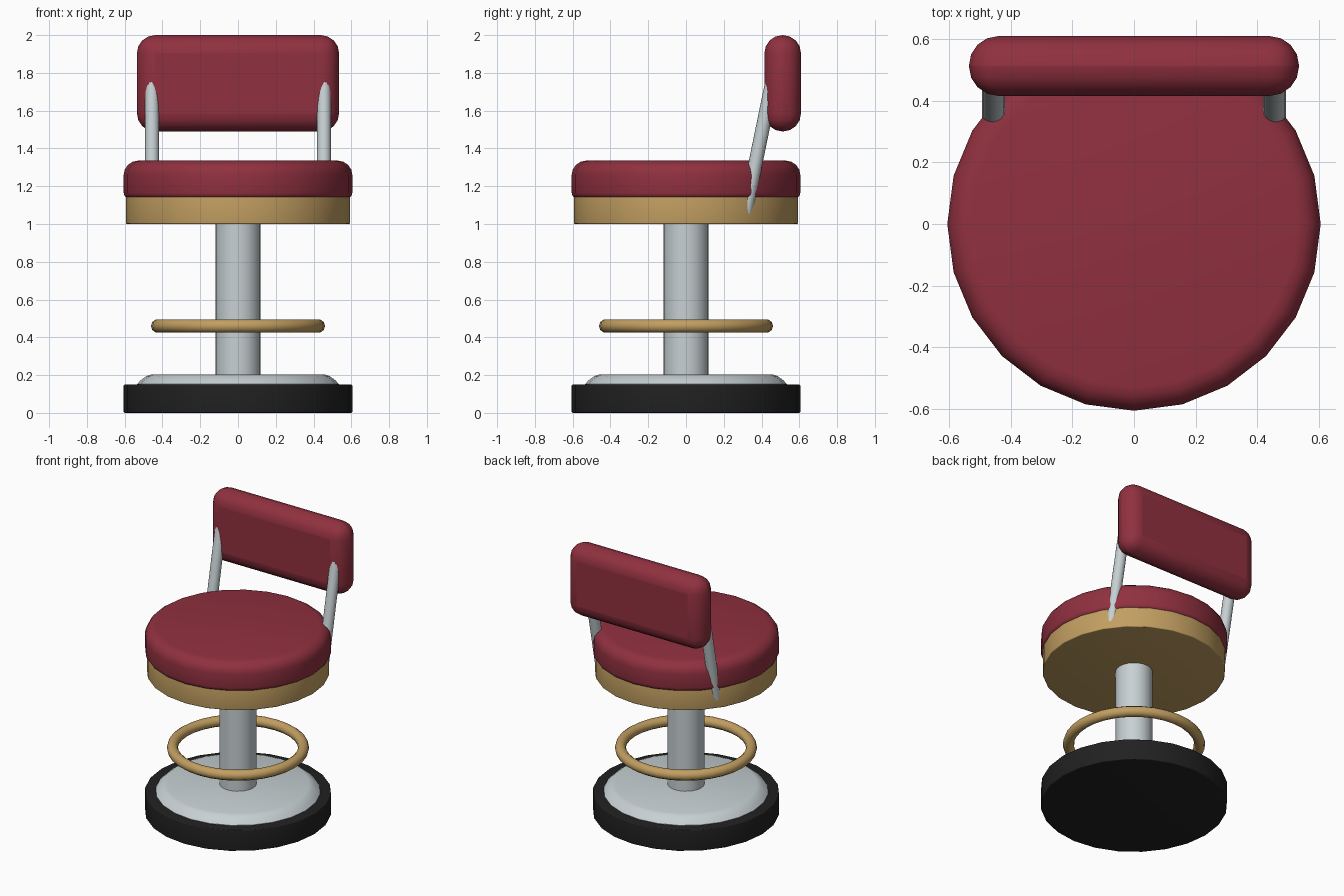
import bpy, math
from mathutils import Vector

cube = bpy.data.objects.get("Cube")
if cube:
    bpy.data.objects.remove(cube, do_unlink=True)

SIDES = 24


def material(name, rgb):
    m = bpy.data.materials.new(name)
    m.use_nodes = True
    m.diffuse_color = (*rgb, 1)
    m.node_tree.nodes["Principled BSDF"].inputs["Base Color"].default_value = (*rgb, 1)
    return m


red = material("red_leather", (0.28, 0.03, 0.05))
wood = material("tan_wood", (0.54, 0.345, 0.12))
metal = material("pale_metal", (0.57, 0.63, 0.65))
rubber = material("black_rubber", (0.015, 0.015, 0.015))


def finish(name, mat, angle=40):
    ob = bpy.context.object
    ob.name = ob.data.name = name
    ob.data.materials.clear()
    ob.data.materials.append(mat)
    bpy.ops.object.shade_smooth_by_angle(angle=math.radians(angle))
    return ob


def lathe(name, profile, mat):
    """Closed solid of revolution from (radius, z) rings, capped at both ends."""
    verts, faces = [], []
    for r, z in profile:
        for i in range(SIDES):
            a = math.tau * i / SIDES
            verts.append((r * math.cos(a), r * math.sin(a), z))
    for k in range(len(profile) - 1):
        for i in range(SIDES):
            j = (i + 1) % SIDES
            a, b = k * SIDES, (k + 1) * SIDES
            faces.append((a + i, a + j, b + j, b + i))
    faces.append(tuple(reversed(range(SIDES))))
    faces.append(tuple(range(len(verts) - SIDES, len(verts))))
    me = bpy.data.meshes.new(name)
    me.from_pydata(verts, [], faces)
    ob = bpy.data.objects.new(name, me)
    bpy.context.collection.objects.link(ob)
    bpy.ops.object.select_all(action='DESELECT')
    ob.select_set(True)
    bpy.context.view_layer.objects.active = ob
    return finish(name, mat)


def disc(name, radius, z0, z1, mat, low=0.006, high=0.006, steps=4):
    """Disc with rounded lower and upper rims."""
    arc = [math.pi / 2 * i / steps for i in range(steps + 1)]
    rim = [(radius - low + low * math.sin(t), z0 + low - low * math.cos(t)) for t in arc]
    rim += [(radius - high + high * math.cos(t), z1 - high + high * math.sin(t)) for t in arc]
    return lathe(name, rim, mat)


# Base and column
disc("base_tyre", 0.605, 0, 0.15, rubber)
lathe("base_plate", [(0.535, 0.14), (0.535, 0.152), (0.515, 0.173),
                     (0.485, 0.195), (0.46, 0.203)], metal)
lathe("column", [(0.12, 0.19), (0.12, 1.01)], metal)

# Foot ring
bpy.ops.mesh.primitive_torus_add(major_radius=0.425, minor_radius=0.036, major_segments=32,
                                 minor_segments=10, location=(0, 0, 0.46))
finish("foot_ring", wood, 60)

# Seat
disc("seat_board", 0.593, 1.0, 1.15, wood)
disc("seat_cushion", 0.605, 1.135, 1.335, red, low=0.03, high=0.075)

# Backrest cushion
bpy.ops.mesh.primitive_cube_add(size=1, location=(0, 0.512, 1.745))
back = bpy.context.object
back.scale = (1.07, 0.194, 0.51)
bpy.ops.object.transform_apply(location=False, rotation=False, scale=True)
bevel = back.modifiers.new("rounding", 'BEVEL')
bevel.width = 0.096
bevel.segments = 4
bevel.limit_method = 'NONE'
finish("backrest_cushion", red, 60)

# Leaning supports
for side, x in (("right", -0.455), ("left", 0.455)):
    a, b = Vector((x, 0.31, 1.04)), Vector((x, 0.462, 1.78))
    bpy.ops.mesh.primitive_cylinder_add(vertices=16, radius=0.037, depth=(b - a).length,
                                        location=(a + b) / 2)
    bpy.context.object.rotation_euler = (b - a).to_track_quat('Z', 'Y').to_euler()
    finish("back_support_" + side, metal)
